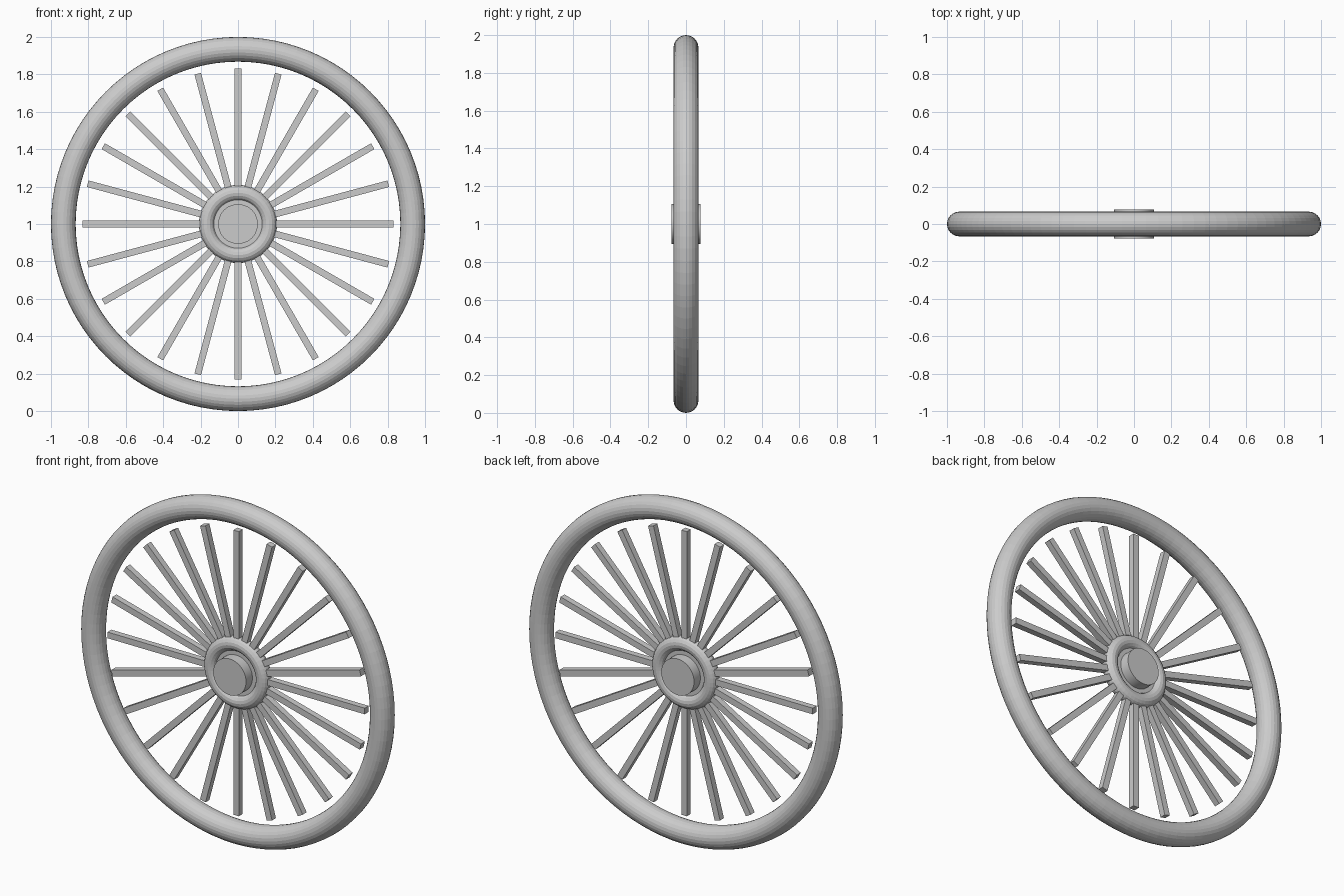
import bpy, math
from mathutils import Matrix, Vector

if "Cube" in bpy.data.objects:
    bpy.data.objects.remove(bpy.data.objects["Cube"])

C = Vector((0, 0, 1))
FACE_Y = (math.pi / 2, 0, 0)


def ring(name, major, minor, segs, sides):
    bpy.ops.mesh.primitive_torus_add(location=C, rotation=FACE_Y, major_radius=major,
                                     minor_radius=minor, major_segments=segs,
                                     minor_segments=sides)
    ob = bpy.context.object
    ob.name = name
    bpy.ops.object.shade_flat()
    return ob


def spoke(i, count, r_in, r_out, width):
    # Square bar pointing outward from the hub
    angle = 2 * math.pi * i / count
    bpy.ops.mesh.primitive_cube_add(size=1)
    ob = bpy.context.object
    ob.name = f"spoke_{i + 1:02d}"
    bar = Matrix.Translation((0, 0, (r_in + r_out) / 2)) @ \
        Matrix.Diagonal((width, width, r_out - r_in, 1))
    ob.matrix_world = Matrix.Translation(C) @ Matrix.Rotation(angle, 4, 'Y')
    ob.data.transform(bar)


# Rim and hub rings
ring("rim", 0.934, 0.066, 96, 24)
ring("hub_ring", 0.167, 0.042, 48, 16)

# Axle cap through the hub
bpy.ops.mesh.primitive_cylinder_add(vertices=48, radius=0.106, depth=0.154,
                                    location=C, rotation=FACE_Y)
bpy.context.object.name = "hub_axle"
bpy.ops.object.shade_smooth_by_angle()

# Spokes stop just short of the rim
for i in range(24):
    spoke(i, 24, 0.09, 0.832, 0.036)
